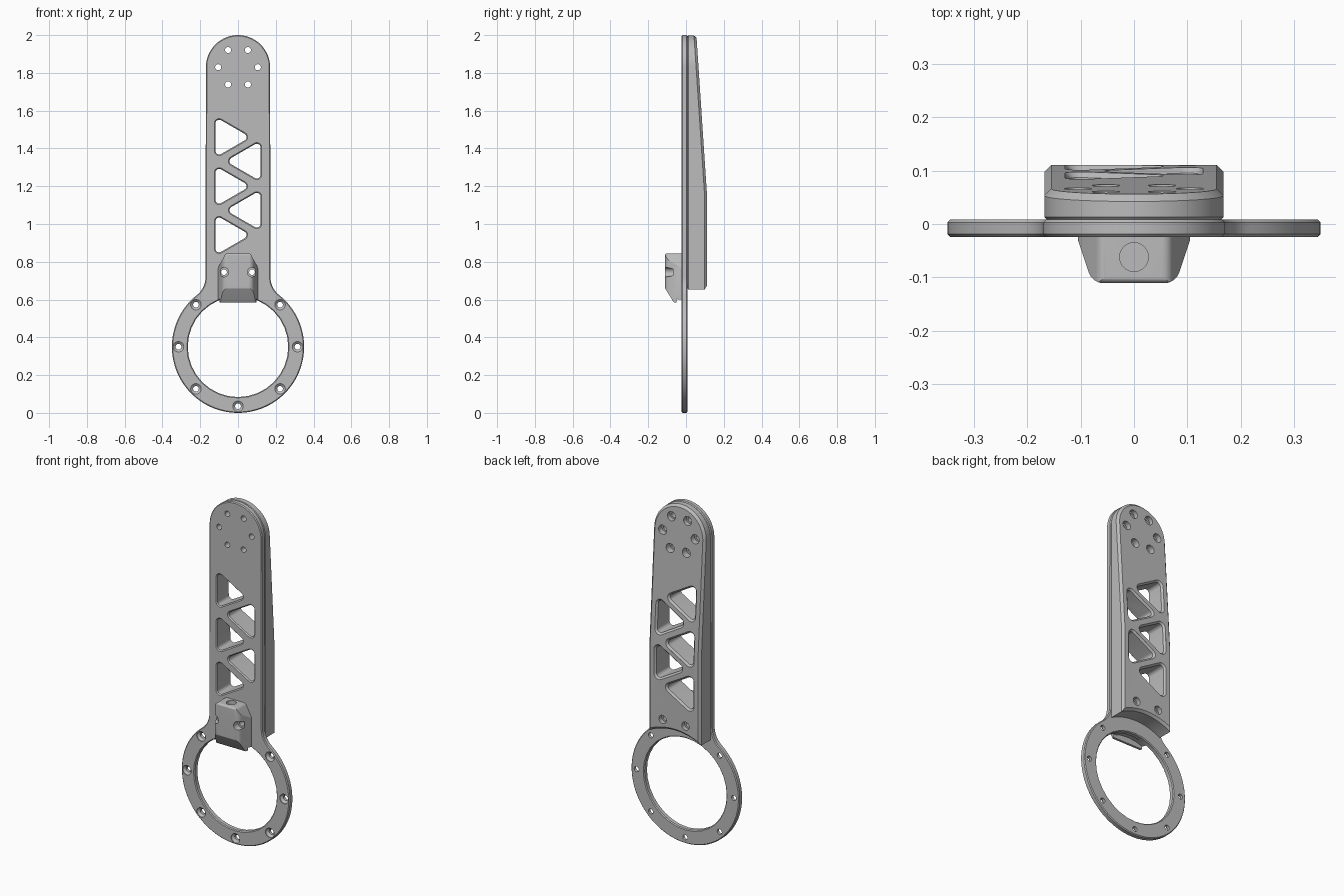
import bpy, bmesh
from math import sin, cos, tan, pi, sqrt, atan2, radians
from mathutils import Vector

if "Cube" in bpy.data.objects:
    bpy.data.objects.remove(bpy.data.objects["Cube"], do_unlink=True)

grey = bpy.data.materials.new("satin_grey")
grey.use_nodes = True
grey.diffuse_color = (0.5, 0.5, 0.5, 1)
grey.node_tree.nodes["Principled BSDF"].inputs["Base Color"].default_value = (0.5, 0.5, 0.5, 1)

FRONT, SEAM = -0.024, 0.008          # faces of the front plate
BACK, BEND, TOP_Z = 0.111, 1.157, 1.83
RING_Z, RING_R = 0.35, 0.35


def arc(cx, cz, r, a0, a1, n):
    return [(cx + r * cos(a0 + (a1 - a0) * i / n), cz + r * sin(a0 + (a1 - a0) * i / n))
            for i in range(n + 1)]


def circle(cx, cz, r, n=32):
    return arc(cx, cz, r, 0, 2 * pi, n)[:-1]


def at_y(outline, y):
    """Lift an x-z outline to 3D; y is a number or a function of height."""
    return [(x, y(z) if callable(y) else y, z) for x, z in outline]


def loft(bm, layers):
    """Closed solid through layers with equal point counts; returns the last cap."""
    rings = [[bm.verts.new(p) for p in layer] for layer in layers]
    n = len(rings[0])
    for a, b in zip(rings, rings[1:]):
        for i in range(n):
            j = (i + 1) % n
            bm.faces.new((a[i], a[j], b[j], b[i]))
    bm.faces.new(rings[0][::-1])
    return bm.faces.new(rings[-1])


def make(name, bm):
    bmesh.ops.recalc_face_normals(bm, faces=bm.faces[:])
    mesh = bpy.data.meshes.new(name)
    bm.to_mesh(mesh)
    bm.free()
    mesh.materials.append(grey)
    ob = bpy.data.objects.new(name, mesh)
    bpy.context.collection.objects.link(ob)
    return ob


def solid(name, layers):
    bm = bmesh.new()
    loft(bm, layers)
    return make(name, bm)


def boolean(ob, tool, operation="DIFFERENCE"):
    mod = ob.modifiers.new("cut", "BOOLEAN")
    mod.operation, mod.object, mod.solver = operation, tool, "EXACT"
    bpy.context.view_layer.objects.active = ob
    bpy.ops.object.modifier_apply(modifier=mod.name)


def rounded(corners):
    """Polygon of (x, y, radius) corners with fillets."""
    out, n = [], len(corners)
    for i, (x, y, r) in enumerate(corners):
        p = Vector((x, y))
        if r == 0:
            out.append(p)
            continue
        u = (Vector(corners[i - 1][:2]) - p).normalized()
        w = (Vector(corners[(i + 1) % n][:2]) - p).normalized()
        half = u.angle(w) / 2
        c = p + (u + w).normalized() * r / sin(half)
        a, b = p + u * r / tan(half) - c, p + w * r / tan(half) - c
        out += [c + a.lerp(b, k / 8).normalized() * r for k in range(9)]
    return out


def back_y(z):
    return BACK - max(0, z - BEND) * 0.0664


# Front plate: ring blended into a round-topped arm
def plate_outline(d):
    r, half, fil = RING_R - d, 0.172 - d, 0.12 + d
    cx = half + fil
    cz = RING_Z + sqrt((r + fil) ** 2 - cx ** 2)
    t = atan2(cz - RING_Z, cx)
    right = arc(0, RING_Z, r, -pi / 2, t, 40)
    right += arc(cx, cz, fil, pi + t, pi, 10)[1:]
    right += arc(0, TOP_Z, 0.17 - d, 0, pi / 2, 20)
    return right + [(-x, z) for x, z in right[-2:0:-1]]


C = 0.005
plate = solid("front_plate", [at_y(plate_outline(C), FRONT), at_y(plate_outline(0), FRONT + C),
                              at_y(plate_outline(0), SEAM - C), at_y(plate_outline(C), SEAM)])


# Back spine: tapers toward the top, bottom follows the ring
def spine_outline(d):
    half, r = 0.168 - d, 0.346 + d
    t = atan2(sqrt(r * r - half * half), half)
    pts = arc(0, RING_Z, r, pi - t, t, 24)
    pts.append((half, BEND))
    pts += arc(0, TOP_Z, half, 0, pi, 40)
    return pts + [(-half, BEND)]


E = 0.013
bm = bmesh.new()
cap = loft(bm, [at_y(spine_outline(C), SEAM), at_y(spine_outline(0), SEAM + C),
                at_y(spine_outline(0), lambda z: back_y(z) - E),
                at_y(spine_outline(E), back_y)])
fold = [v for v in cap.verts if abs(v.co.z - BEND) < 1e-4]
bmesh.utils.face_split(cap, fold[0], fold[1])
spine = make("back_spine", bm)

# Clamp block: three crossed profiles intersected
section = rounded([(-0.105, FRONT, 0), (-0.105, -0.03, 0), (-0.078, -0.111, 0.03),
                   (0.078, -0.111, 0.03), (0.105, -0.03, 0), (0.105, FRONT, 0)])
face = rounded([(-0.105, 0.585, 0), (0.105, 0.585, 0), (0.105, 0.77, 0.03),
                (0.065, 0.845, 0.02), (-0.065, 0.845, 0.02), (-0.105, 0.77, 0.03)])
side = rounded([(0.05, 0.585, 0), (-0.065, 0.585, 0.006), (-0.111, 0.66, 0.015),
                (-0.111, 0.845, 0.012), (0.05, 0.845, 0)])
block = solid("clamp_block", [[(x, y, z) for x, y in section] for z in (0.5, 0.9)])
face_tool = solid("face_cutter", [at_y(face, y) for y in (-0.2, 0.05)])
side_tool = solid("side_cutter", [[(x, y, z) for y, z in side] for x in (-0.2, 0.2)])
cable_tool = solid("cable_cutter", [[(x, y, z) for x, y in circle(0, -0.062, 0.027)]
                                    for z in (0.76, 0.9)])
boolean(block, face_tool, "INTERSECT")
boolean(block, side_tool, "INTERSECT")
boolean(block, cable_tool)

# Shared cutters
bm = bmesh.new()


def stepped_hole(x, z, steps):
    loft(bm, [at_y(circle(x, z, r), y) for y, r in steps])


def triangle(s, zc, e):
    """Rounded triangle with its flat side outward, grown by e."""
    pts = []
    for k in range(3):
        a = k * 2 * pi / 3
        pts += arc(-0.058 + 0.083 * cos(a), zc + 0.083 * sin(a), 0.02 + e, a - pi / 3, a + pi / 3, 8)
    return [(s * x, z) for x, z in pts]


# Ring opening
stepped_hole(0, RING_Z, [(-0.05, 0.271), (FRONT, 0.271), (FRONT + C, 0.266),
                         (SEAM - C, 0.266), (SEAM, 0.271), (0.05, 0.271)])

# Countersunk ring screws
for k in range(8):
    if k != 2:
        a = k * pi / 4
        stepped_hole(0.315 * cos(a), RING_Z + 0.315 * sin(a),
                     [(-0.05, 0.028), (-0.02, 0.028), (-0.009, 0.015), (0.05, 0.015)])

# Top mounting holes, counterbored from the back
for k in range(6):
    a = k * pi / 3
    stepped_hole(0.105 * cos(a), TOP_Z + 0.105 * sin(a),
                 [(-0.05, 0.016), (0.035, 0.016), (0.035, 0.026), (0.2, 0.026)])

# Clamp screws
for s in (-1, 1):
    stepped_hole(s * 0.074, 0.745, [(-0.2, 0.025), (-0.07, 0.025), (-0.07, 0.015),
                                    (0.085, 0.015), (0.085, 0.024), (0.2, 0.024)])

# Lightening windows, edges chamfered on both faces
for s, zc in ((1, 1.46), (1, 1.2), (1, 0.942), (-1, 1.333), (-1, 1.073)):
    loft(bm, [at_y(triangle(s, zc, 0.006), -0.05), at_y(triangle(s, zc, 0.006), FRONT),
              at_y(triangle(s, zc, 0), FRONT + 0.006),
              at_y(triangle(s, zc, 0), lambda z: back_y(z) - 0.01),
              at_y(triangle(s, zc, 0.01), back_y), at_y(triangle(s, zc, 0.01), 0.2)])
holes = make("hole_cutters", bm)

for ob in (plate, spine, block):
    boolean(ob, holes)
for tool in (holes, face_tool, side_tool, cable_tool):
    bpy.data.objects.remove(tool, do_unlink=True)

for ob in (plate, spine, block):
    bpy.ops.object.select_all(action="DESELECT")
    ob.select_set(True)
    bpy.context.view_layer.objects.active = ob
    bpy.ops.object.shade_smooth_by_angle(angle=radians(25))
